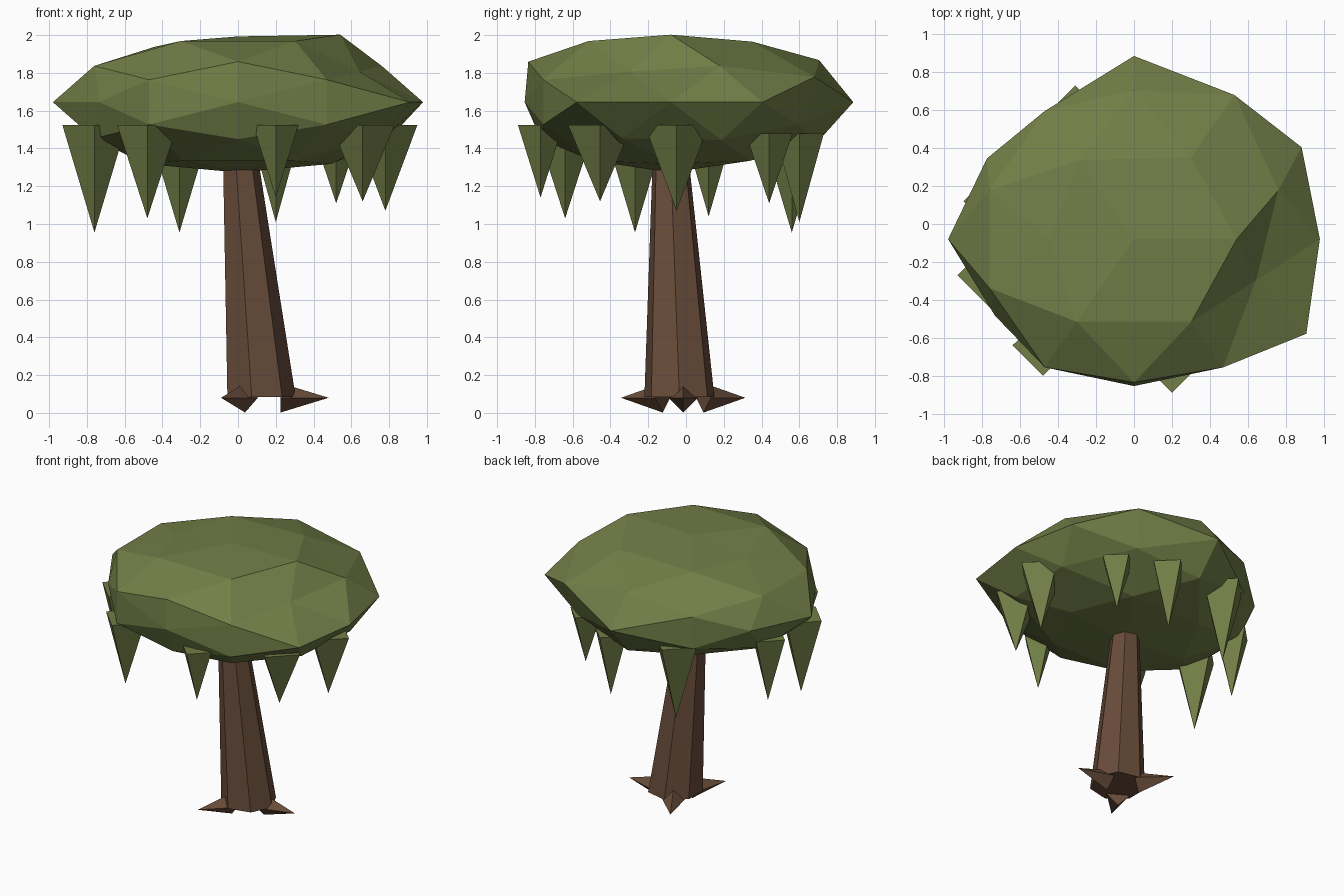
import bpy
import bmesh
from math import cos, sin, pi, sqrt
from mathutils import Vector, Matrix

cube = bpy.data.objects.get("Cube")
if cube:
    bpy.data.objects.remove(cube, do_unlink=True)


def make_material(name, rgb):
    mat = bpy.data.materials.new(name)
    mat.use_nodes = True
    mat.diffuse_color = (*rgb, 1)
    mat.node_tree.nodes["Principled BSDF"].inputs["Base Color"].default_value = (*rgb, 1)
    return mat


def finish(name, bm, mat):
    """Turn a bmesh into a flat-shaded object."""
    bmesh.ops.recalc_face_normals(bm, faces=bm.faces[:])
    mesh = bpy.data.meshes.new(name)
    bm.to_mesh(mesh)
    bm.free()
    mesh.materials.append(mat)
    obj = bpy.data.objects.new(name, mesh)
    bpy.context.collection.objects.link(obj)
    return obj


def loft(name, rings, mat):
    """Skin closed rings of points; a one-point ring makes a tip."""
    bm = bmesh.new()
    loops = [[bm.verts.new(p) for p in ring] for ring in rings]
    for a, b in zip(loops, loops[1:]):
        n = len(a)
        for i in range(n):
            j = (i + 1) % n
            if len(b) == 1:
                bm.faces.new((a[i], a[j], b[0]))
            else:
                bm.faces.new((a[i], a[j], b[j], b[i]))
    for ring in (loops[0], loops[-1]):
        if len(ring) > 2:
            bm.faces.new(ring)
    return finish(name, bm, mat)


def polygon(center, radius, sides, u=Vector((1, 0, 0)), v=Vector((0, 1, 0))):
    c = Vector(center)
    return [c + radius * (u * cos(2 * pi * i / sides) + v * sin(2 * pi * i / sides))
            for i in range(sides)]


leaf_green = make_material("leaf green", (0.17, 0.21, 0.063))
bark_brown = make_material("bark brown", (0.14, 0.073, 0.042))

# Trunk: leaning, tapered, seven sides
loft("trunk", [polygon((0.115, -0.035, 0.085), 0.19, 7),
               polygon((0.0, -0.085, 1.45), 0.09, 7)], bark_brown)

# Roots: three square spikes around the foot of the trunk
foot = Vector((0.1, -0.015, 0.08))
up = Vector((0, 0, 1))
for i in range(3):
    out = Vector((cos(2 * pi * i / 3), sin(2 * pi * i / 3), 0))
    loft(f"root_{i + 1}", [polygon(foot + out * 0.125, 0.078, 4, out.cross(up), up),
                           [foot + out * 0.38]], bark_brown)

# Hanging leaf spikes: x, y, tip height, radius
spikes = [(-0.76, -0.27, 0.955, 0.17), (-0.31, 0.56, 0.955, 0.17),
          (-0.48, -0.64, 1.03, 0.16), (-0.76, 0.12, 1.04, 0.14),
          (0.2, -0.77, 1.14, 0.12), (0.2, 0.6, 1.01, 0.13),
          (0.52, 0.44, 1.11, 0.125), (0.66, -0.455, 1.12, 0.17),
          (0.78, -0.05, 1.07, 0.17)]
for i, (x, y, tip, r) in enumerate(spikes):
    top = 1.48 if (x > 0 and y > 0.3) else 1.525
    loft(f"leaf_spike_{i + 1}", [polygon((x, y, top), r, 4), [(x, y, tip)]], leaf_green)

# Canopy: once-divided icosahedron, squashed, with uneven radii by direction.
# Keys are the signs of the direction plus the family (which axis is longest).
corner, mid = "corner", "mid"
uneven = {
    ("axis", 0, 1, 0): 1.11, ("axis", 0, -1, 0): 0.89,
    ("axis", 0, 0, 1): 0.87, ("axis", 0, 0, -1): 0.93,
    (corner, 1, 0, 1): 1.05, (corner, -1, 0, 1): 0.86,
    (corner, 1, 1, 0): 1.06, (corner, 1, -1, 0): 1.09,
    (corner, -1, 1, 0): 0.93, (corner, -1, -1, 0): 0.88,
    (corner, 0, 1, 1): 1.06, (corner, 0, -1, 1): 1.02,
    (corner, 0, 1, -1): 1.04, (corner, 0, -1, -1): 0.93,
    ("y", 1, 1, 1): 1.08, ("x", 1, -1, 1): 0.81,
    ("x", 1, 1, -1): 1.0, ("z", 1, 1, 1): 0.99,
    ("z", 1, -1, 1): 1.0, ("z", -1, -1, 1): 1.0,
}
phi = (1 + sqrt(5)) / 2
points = []
signs = (-1, 1)
for k in range(3):
    def spin(v):
        return v[-k:] + v[:-k] if k else v
    for a in signs:
        points.append(("axis", spin((a, 0, 0))))
        for b in signs:
            points.append((corner, spin((a, 0, b * phi))))
            for c in signs:
                points.append((mid, spin((a / phi, b, c * phi))))

bm = bmesh.new()
radius = {}
for kind, p in points:
    d = Vector(p).normalized()
    s = tuple((c > 0) - (c < 0) for c in p)
    family = "xyz"[max(range(3), key=lambda i: abs(p[i]))] if kind == mid else kind
    default = 1.0 if kind == "axis" else 0.96
    radius[bm.verts.new(d)] = uneven.get((family, *s), default)
hull = bmesh.ops.convex_hull(bm, input=bm.verts[:])
for v, r in radius.items():
    v.co *= r
bmesh.ops.transform(bm, verts=bm.verts[:],
                    matrix=Matrix.Translation((0, -0.08, 1.645)) @ Matrix.Diagonal((0.98, 0.87, 0.4, 1)))
finish("canopy", bm, leaf_green)
